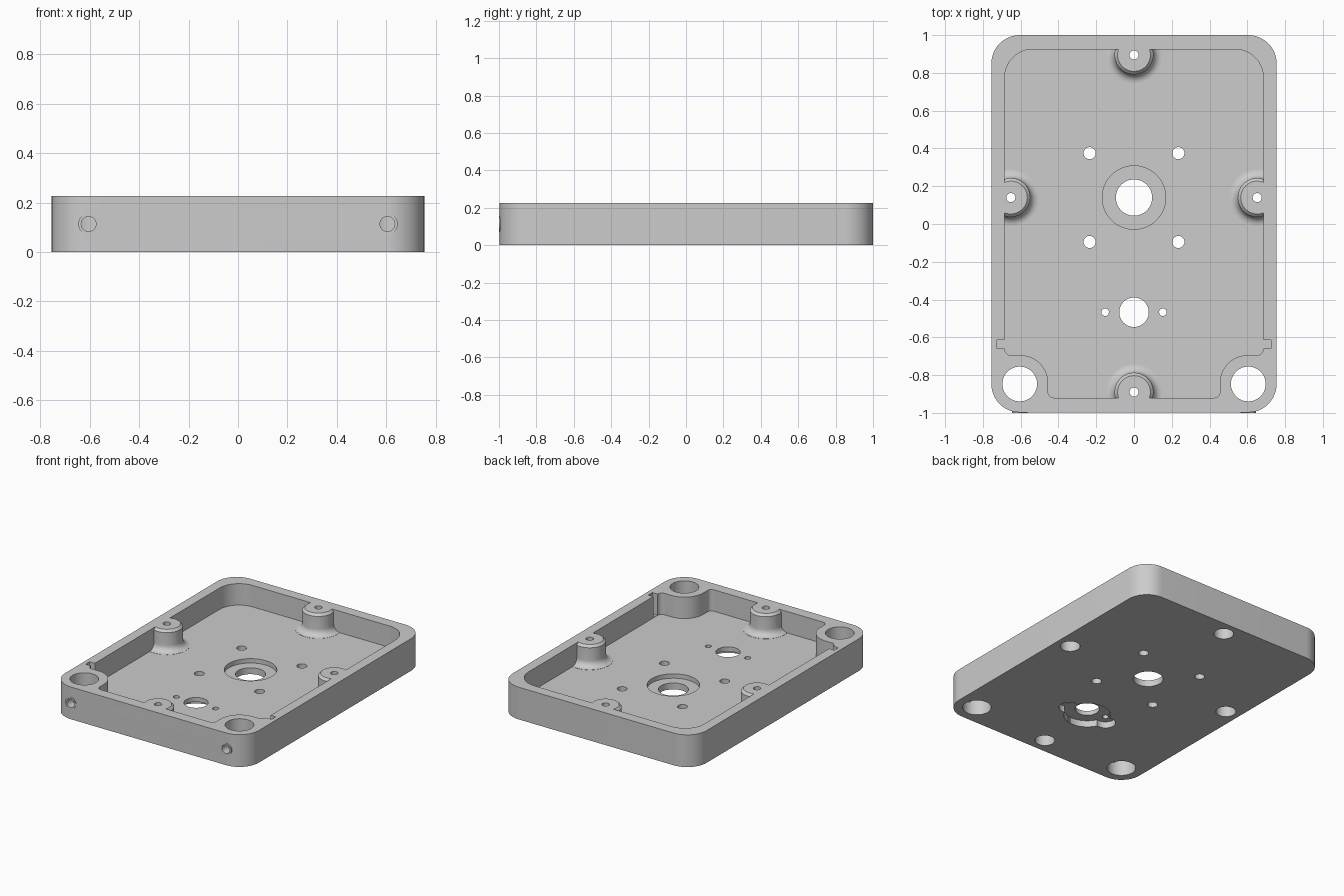
import bpy, bmesh, math
from mathutils import Vector, Matrix

if "Cube" in bpy.data.objects:
    bpy.data.objects.remove(bpy.data.objects["Cube"], do_unlink=True)

HEIGHT, FLOOR = 0.227, 0.076

grey = bpy.data.materials.new("plain_grey")
grey.use_nodes = True
grey.diffuse_color = (0.604, 0.604, 0.604, 1)
grey.node_tree.nodes["Principled BSDF"].inputs["Base Color"].default_value = grey.diffuse_color


def finish(bm, name):
    bmesh.ops.recalc_face_normals(bm, faces=bm.faces)
    mesh = bpy.data.meshes.new(name)
    bm.to_mesh(mesh)
    bm.free()
    mesh.materials.append(grey)
    obj = bpy.data.objects.new(name, mesh)
    bpy.context.collection.objects.link(obj)
    return obj


def rounded(corners, steps=12):
    """Outline from (x, y, radius) corners; radius 0 stays sharp."""
    pts = []
    for i, (x, y, r) in enumerate(corners):
        p = Vector((x, y))
        if r == 0:
            pts.append(p)
            continue
        a = (Vector(corners[i - 1][:2]) - p).normalized()
        b = (Vector(corners[(i + 1) % len(corners)][:2]) - p).normalized()
        half = a.angle(b) / 2
        centre = p + (a + b).normalized() * r / math.sin(half)
        start = p + a * r / math.tan(half) - centre
        end = p + b * r / math.tan(half) - centre
        sweep = math.atan2(start.cross(end), start.dot(end))
        for k in range(steps + 1):
            pts.append(centre + Matrix.Rotation(sweep * k / steps, 2) @ start)
    return pts


def prism(name, pts, z0, z1):
    bm = bmesh.new()
    base = bm.faces.new([bm.verts.new((p.x, p.y, z0)) for p in pts])
    top = bmesh.ops.extrude_face_region(bm, geom=[base])["geom"]
    bmesh.ops.translate(bm, vec=(0, 0, z1 - z0),
                        verts=[v for v in top if isinstance(v, bmesh.types.BMVert)])
    return finish(bm, name)


def lathe(name, profile, x, y, segments=48):
    """Solid of revolution from (radius, z) points."""
    bm = bmesh.new()
    verts = [bm.verts.new((r, 0, z)) for r, z in profile]
    edges = [bm.edges.new(pair) for pair in zip(verts, verts[1:])]
    bmesh.ops.spin(bm, geom=verts + edges, cent=(0, 0, 0), axis=(0, 0, 1),
                   angle=math.tau, steps=segments)
    bmesh.ops.remove_doubles(bm, verts=bm.verts, dist=1e-5)
    bmesh.ops.translate(bm, vec=(x, y, 0), verts=bm.verts)
    return finish(bm, name)


def rod(name, x, y, r, z0, z1):
    bm = bmesh.new()
    bmesh.ops.create_cone(bm, cap_ends=True, segments=48, radius1=r, radius2=r, depth=z1 - z0,
                          matrix=Matrix.Translation((x, y, (z0 + z1) / 2)))
    return finish(bm, name)


def front_rod(name, x, z, r, y0, y1):
    obj = rod(name, 0, 0, r, y0, y1)
    obj.data.transform(Matrix.Translation((x, 0, z)) @ Matrix.Rotation(-math.pi / 2, 4, 'X'))
    return obj


def combine(target, tool, operation='DIFFERENCE'):
    mod = target.modifiers.new("combine", 'BOOLEAN')
    mod.operation, mod.solver, mod.object = operation, 'EXACT', tool
    bpy.context.view_layer.objects.active = target
    bpy.ops.object.modifier_apply(modifier=mod.name)
    bpy.data.objects.remove(tool, do_unlink=True)


def mirrored(half):
    return half + [(-x, y, r) for x, y, r in reversed(half)]


# Outer block
body = prism("housing_base", rounded(mirrored([(0.755, 1, 0.15), (0.755, -0.997, 0.15)])), 0, HEIGHT)

# Set screw pads on the front
for s in (-1, 1):
    combine(body, front_rod("pad", s * 0.605, HEIGHT / 2, 0.042, -1, -0.95), 'UNION')

# Pocket volume, wrapped around the two front corner bosses
pocket = prism("pocket", rounded(mirrored([
    (0.685, 0.925, 0.15), (0.685, -0.695, 0.035),
    (0.455, -0.695, 0.145), (0.455, -0.92, 0.03)])), FLOOR, HEIGHT + 0.05)

# Screw posts with chamfered top and filleted foot
posts = [(0, 0.895), (0, -0.89), (0.652, 0.14), (-0.652, 0.14)]
R, F = 0.103, 0.045
foot = [(R + F - F * math.sin(t), FLOOR + 0.001 + F - F * math.cos(t))
        for t in (k * math.pi / 16 for k in range(9))]
post_profile = ([(0, 0.03), (R + F, 0.03)] + foot
                + [(R, HEIGHT - 0.016), (R - 0.016, HEIGHT), (R - 0.016, 0.35), (0, 0.35)])
for x, y in posts:
    combine(pocket, lathe("post", post_profile, x, y))
combine(body, pocket)

# Through holes and screw head recesses at the posts
for x, y in posts:
    combine(body, rod("screw_hole", x, y, 0.024, -0.1, 0.4))
    combine(body, rod("head_recess", x, y, 0.064, -0.1, 0.14))

# Central stepped hole with four fixing holes
combine(body, rod("centre_hole", 0, 0.14, 0.096, -0.1, 0.4))
combine(body, rod("centre_step", 0, 0.14, 0.168, 0.045, 0.4))
for sx in (-1, 1):
    for sy in (-1, 1):
        combine(body, rod("fixing_hole", sx * 0.235, 0.14 + sy * 0.235, 0.032, -0.1, 0.4))

# Front round opening with an eared recess underneath
combine(body, rod("front_opening", 0, -0.467, 0.078, -0.1, 0.4))
combine(body, rod("round_recess", 0, -0.467, 0.15, -0.1, 0.045))

for s in (-1, 1):
    combine(body, rod("ear_hole", s * 0.153, -0.467, 0.02, -0.1, 0.4))
    combine(body, rod("ear_recess", s * 0.153, -0.467, 0.065, -0.1, 0.0445))
    # Side slot in the wall
    slot = [(s * 0.66, -0.66, 0), (s * 0.725, -0.66, 0),
            (s * 0.725, -0.615, 0), (s * 0.66, -0.615, 0)]
    combine(body, prism("slot", rounded(slot), FLOOR + 0.002, 0.4))
    # Corner bore, met by the set screw hole from the front
    combine(body, rod("corner_bore", s * 0.605, -0.847, 0.092, -0.1, 0.4))
    combine(body, front_rod("set_screw_hole", s * 0.605, HEIGHT / 2, 0.03, -1.1, -0.88))

bpy.ops.object.select_all(action='DESELECT')
body.select_set(True)
bpy.context.view_layer.objects.active = body
bpy.ops.object.shade_smooth_by_angle(angle=math.radians(30))
